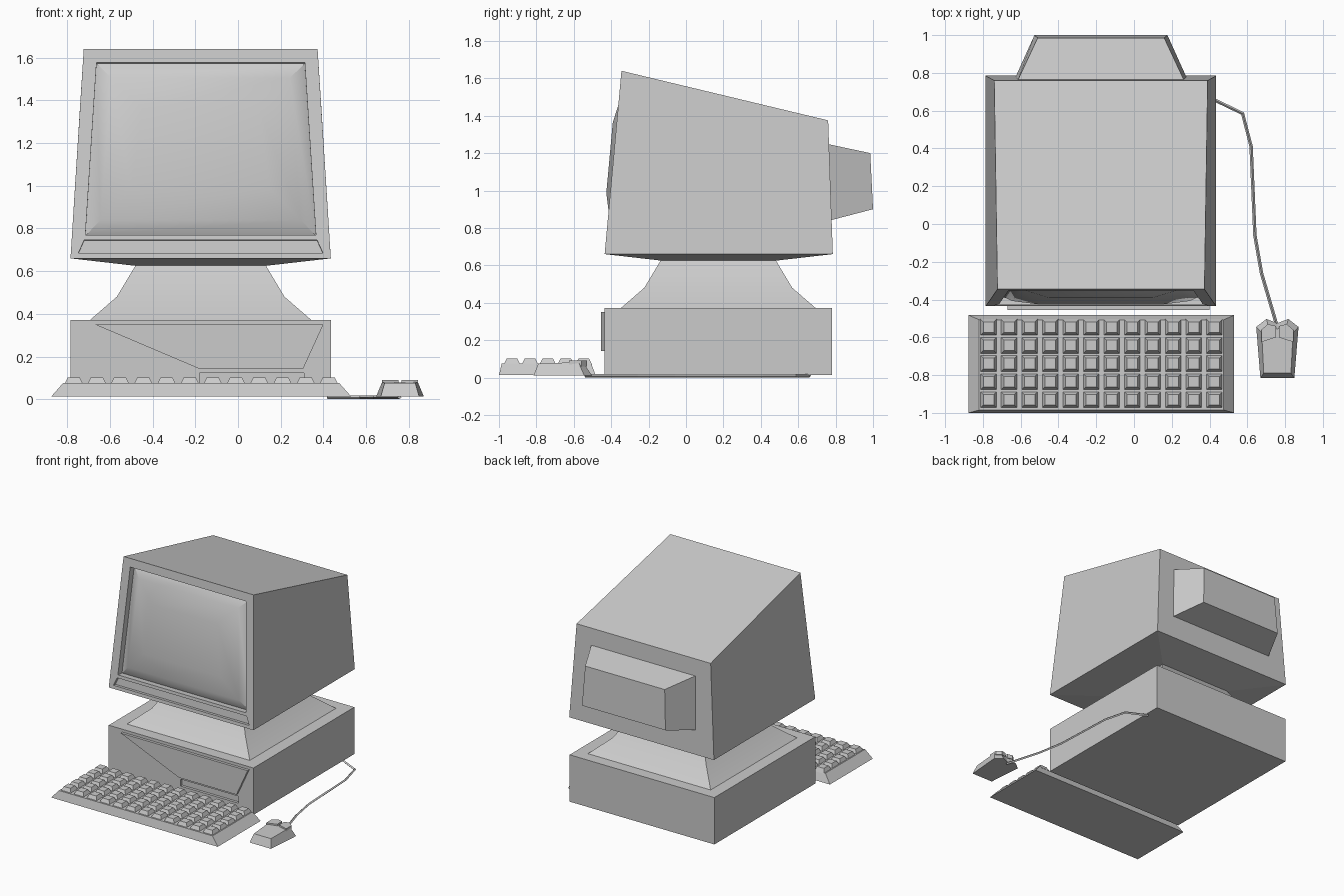
import bpy, bmesh
from math import radians
from mathutils import Vector

if "Cube" in bpy.data.objects:
    bpy.data.objects.remove(bpy.data.objects["Cube"])

CX = -0.175  # centre line of the computer


def loft(name, rings, angle=None):
    """Capped skin through rings with equal point counts."""
    bm = bmesh.new()
    vs = [[bm.verts.new(p) for p in r] for r in rings]
    n = len(rings[0])
    for a, b in zip(vs, vs[1:]):
        for i in range(n):
            j = (i + 1) % n
            bm.faces.new((a[i], a[j], b[j], b[i]))
    bm.faces.new(vs[0][::-1])
    bm.faces.new(vs[-1])
    bmesh.ops.recalc_face_normals(bm, faces=bm.faces)
    me = bpy.data.meshes.new(name)
    bm.to_mesh(me)
    bm.free()
    ob = bpy.data.objects.new(name, me)
    bpy.context.collection.objects.link(ob)
    bpy.ops.object.select_all(action='DESELECT')
    ob.select_set(True)
    bpy.context.view_layer.objects.active = ob
    if angle:
        bpy.ops.object.shade_smooth_by_angle(angle=radians(angle))
    return ob


def rect(x0, x1, y0, y1, z):
    return [(x0, y0, z), (x1, y0, z), (x1, y1, z), (x0, y1, z)]


def carve(ob, cutter):
    """Cut a recess and drop the cutter."""
    cutter.hide_render = True
    m = ob.modifiers.new("recess", 'BOOLEAN')
    m.operation, m.solver, m.object = 'DIFFERENCE', 'EXACT', cutter
    bpy.ops.object.select_all(action='DESELECT')
    ob.select_set(True)
    bpy.context.view_layer.objects.active = ob
    bpy.ops.object.modifier_apply(modifier=m.name)
    bpy.data.objects.remove(cutter)


# Monitor front plane: point at x, z, moved d outwards
def front(x, z, d):
    p = Vector((x, -0.435 + (z - 0.66) * 0.0918, z))
    return p + Vector((0, -0.9958, 0.0914)) * d


def trapezoid(top_half, bottom_half, z0, z1, d):
    return [front(CX - bottom_half, z0, d), front(CX + bottom_half, z0, d),
            front(CX + top_half, z1, d), front(CX - top_half, z1, d)]


# Monitor housing
monitor = loft("monitor_housing", [
    rect(CX - 0.305, CX + 0.305, -0.13, 0.48, 0.625),
    rect(CX - 0.61, CX + 0.61, -0.435, 0.785, 0.66),
    [(CX - 0.548, -0.345, 1.64), (CX + 0.548, -0.345, 1.64),
     (CX + 0.565, 0.76, 1.375), (CX - 0.565, 0.76, 1.375)]])
for th, bh, z0, z1, depth in ((0.488, 0.54, 0.77, 1.577, 0.06),
                              (0.545, 0.573, 0.685, 0.747, 0.025)):
    carve(monitor, loft("recess_cutter", [trapezoid(th, bh, z0, z1, d) for d in (-depth, 0.1)]))

# Bulging screen glass
loft("screen", [trapezoid(0.488 - i, 0.54 - i, 0.77 + i, 1.577 - i, d)
                for i, d in ((0, -0.06), (0, -0.05), (0.07, -0.011), (0.215, 0.021))], 30)

# Tube cover on the back
loft("rear_tube_cover", [
    [(CX - 0.465, 0.75, 0.835), (CX + 0.465, 0.75, 0.835),
     (CX + 0.445, 0.75, 1.25), (CX - 0.445, 0.75, 1.25)],
    [(CX - 0.352, 1.0, 0.90), (CX + 0.352, 1.0, 0.90),
     (CX + 0.335, 0.985, 1.20), (CX - 0.335, 0.985, 1.20)]])

# Flared stand
loft("monitor_stand", [rect(CX - h, CX + h, 0.17 - h, 0.175 + h, z)
                       for h, z in ((0.52, 0.37), (0.393, 0.48), (0.305, 0.627))], 30)

# System unit with disk slot and raised front panel
unit = loft("system_unit", [rect(CX - 0.61, CX + 0.61, -0.435, 0.78, z) for z in (0.015, 0.372)])
carve(unit, loft("slot_cutter", [rect(-0.18, 0.31, -0.5, -0.415, z) for z in (0.07, 0.122)]))
loft("front_panel", [[(x, y, z) for x, z in
                      ((-0.67, 0.35), (-0.18, 0.142), (0.305, 0.142), (0.40, 0.35))]
                     for y in (-0.43, -0.455)])

# Keyboard body and keys
loft("keyboard_body", [rect(-0.875, 0.53, -1.0, -0.483, 0.013),
                       rect(-0.82, 0.475, -0.985, -0.507, 0.075)])
for row in range(5):
    for col in range(12):
        x, y = -0.77 + col * 0.1087, -0.547 - row * 0.0958
        loft(f"key_{row}_{col}", [rect(x - h, x + h, y - h, y + h, z)
                                  for h, z in ((0.044, 0.07), (0.028, 0.102))])

# Mouse body and its two buttons
MX = 0.759
loft("mouse_body", [
    [(MX - 0.09, -0.815, 0.012), (MX + 0.09, -0.815, 0.012), (MX + 0.112, -0.545, 0.012),
     (MX + 0.058, -0.503, 0.012), (MX, -0.525, 0.012), (MX - 0.058, -0.503, 0.012),
     (MX - 0.112, -0.545, 0.012)],
    [(MX - 0.072, -0.79, 0.075), (MX + 0.072, -0.79, 0.075), (MX + 0.083, -0.575, 0.082),
     (MX + 0.045, -0.55, 0.08), (MX, -0.555, 0.078), (MX - 0.045, -0.55, 0.08),
     (MX - 0.083, -0.575, 0.082)]])
for side, s in (("left", -1), ("right", 1)):
    plan = ((0.008, -0.60), (0.084, -0.625), (0.085, -0.56), (0.05, -0.53), (0.008, -0.54))
    loft(f"mouse_button_{side}", [[(MX + s * x, y, z) for x, y in plan] for z in (0.06, 0.091)])

# Mouse cable
path = [(0.42, 0.66), (0.575, 0.585), (0.62, 0.41), (0.64, -0.06), (0.675, -0.26), (0.757, -0.54)]
cu = bpy.data.curves.new("mouse_cable", 'CURVE')
cu.dimensions = '3D'
cu.bevel_depth, cu.bevel_resolution, cu.use_fill_caps = 0.009, 0, True
sp = cu.splines.new('POLY')
sp.points.add(len(path) - 1)
for p, (x, y) in zip(sp.points, path):
    p.co = (x, y, 0.009, 1)
sp.use_smooth = False
bpy.context.collection.objects.link(bpy.data.objects.new("mouse_cable", cu))
